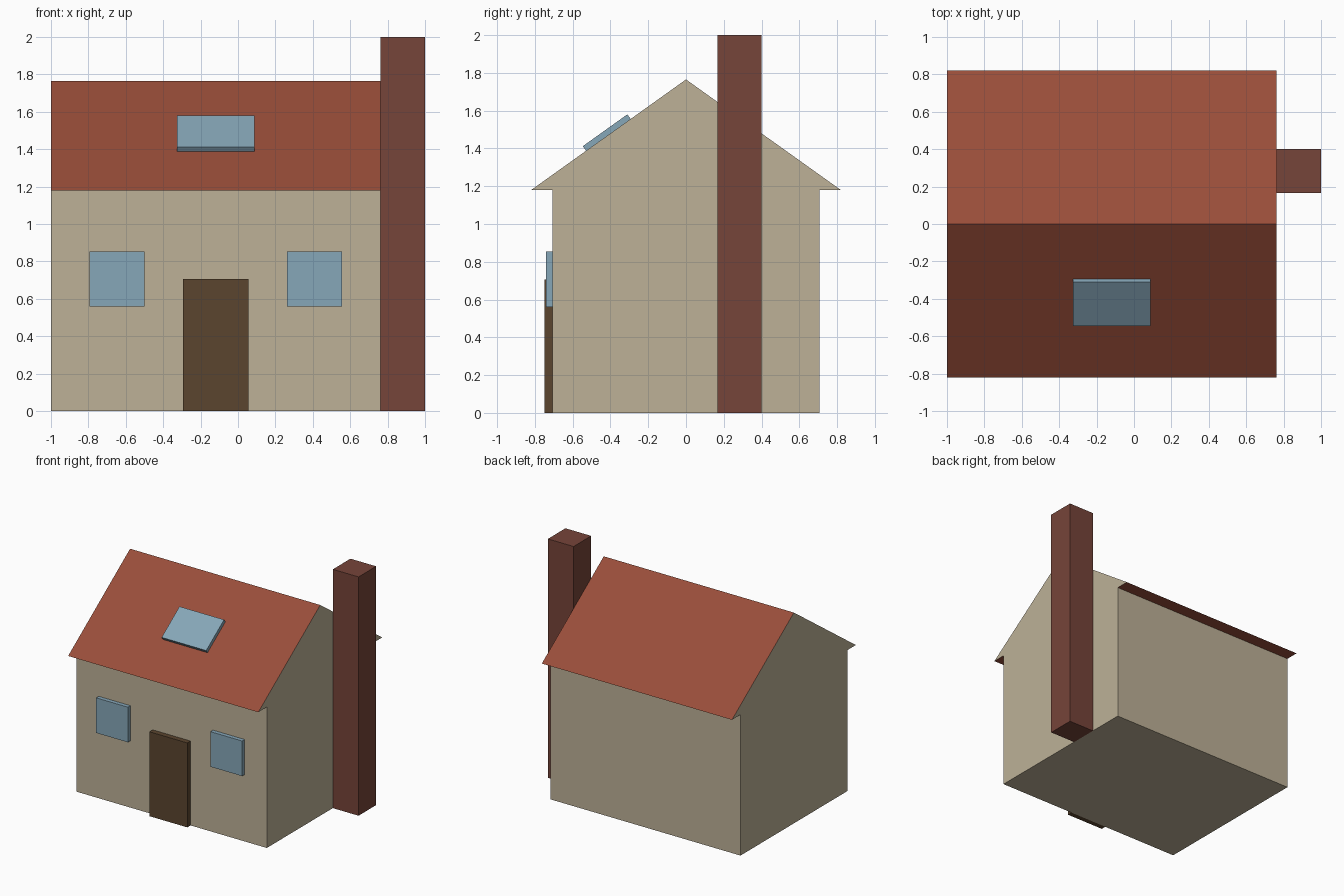
import bpy, bmesh, math
from mathutils import Matrix

cube = bpy.data.objects.get("Cube")
if cube:
    bpy.data.objects.remove(cube, do_unlink=True)


def material(name, r, g, b):
    m = bpy.data.materials.new(name)
    m.use_nodes = True
    m.diffuse_color = (r, g, b, 1)
    m.node_tree.nodes["Principled BSDF"].inputs["Base Color"].default_value = (r, g, b, 1)
    return m


wall = material("wall_beige", 0.51, 0.44, 0.31)
roof = material("roof_red", 0.32, 0.075, 0.042)
brick = material("chimney_brick", 0.18, 0.058, 0.041)
wood = material("door_brown", 0.105, 0.06, 0.028)
glass = material("window_blue", 0.24, 0.385, 0.48)


def finish(name, bm, *mats):
    bmesh.ops.recalc_face_normals(bm, faces=bm.faces)
    mesh = bpy.data.meshes.new(name)
    for m in mats:
        mesh.materials.append(m)
    bm.to_mesh(mesh)
    bm.free()
    ob = bpy.data.objects.new(name, mesh)
    bpy.context.collection.objects.link(ob)
    return ob


def box(name, mat, x, y, z):
    """Box from (min, max) pairs, with its origin at its centre."""
    bm = bmesh.new()
    size = [b - a for a, b in (x, y, z)]
    bmesh.ops.create_cube(bm, size=1, matrix=Matrix.Diagonal((*size, 1)))
    ob = finish(name, bm, mat)
    ob.location = [(a + b) / 2 for a, b in (x, y, z)]
    return ob


# House shell: gabled profile with overhanging eaves, extruded along x
LEFT_END, RIGHT_END = -1.0, 0.762
HALF, EAVE, EAVE_Z, RIDGE_Z = 0.707, 0.82, 1.18, 1.765
half_profile = [(HALF, 0), (HALF, EAVE_Z), (EAVE, EAVE_Z)]
profile = half_profile + [(0, RIDGE_Z)] + [(-y, z) for y, z in reversed(half_profile)]
bm = bmesh.new()
end = bm.faces.new([bm.verts.new((LEFT_END, y, z)) for y, z in profile])
out = bmesh.ops.extrude_face_region(bm, geom=[end], use_keep_orig=True)
moved = [v for v in out["geom"] if isinstance(v, bmesh.types.BMVert)]
bmesh.ops.translate(bm, verts=moved, vec=(RIGHT_END - LEFT_END, 0, 0))
# Slopes and eave undersides take the roof colour
bm.normal_update()
for f in bm.faces:
    if abs(f.normal.z) > 0.1 and f.calc_center_median().z > 1:
        f.material_index = 1
finish("house_shell", bm, wall, roof)

# Chimney against the gable end
box("chimney", brick, (RIGHT_END, 1.0), (0.167, 0.4), (0, 2.0))

# Front door and windows
box("front_door", wood, (-0.295, 0.055), (-0.75, -HALF), (0, 0.707))
for name, x in (("right_window", -0.648), ("left_window", 0.41)):
    box(name, glass, (x - 0.147, x + 0.147), (-0.741, -HALF), (0.56, 0.854))

# Skylight lying on the front slope
pitch = math.atan2(RIDGE_Z - EAVE_Z, EAVE)
skylight = box("skylight", glass, (-0.325, 0.088), (-0.145, 0.145), (0, 0.03))
skylight.rotation_euler.x = pitch
seat_y = -0.411
seat_z = RIDGE_Z + seat_y * math.tan(pitch)
skylight.location = (skylight.location.x,
                     seat_y - 0.015 * math.sin(pitch),
                     seat_z + 0.015 * math.cos(pitch))
